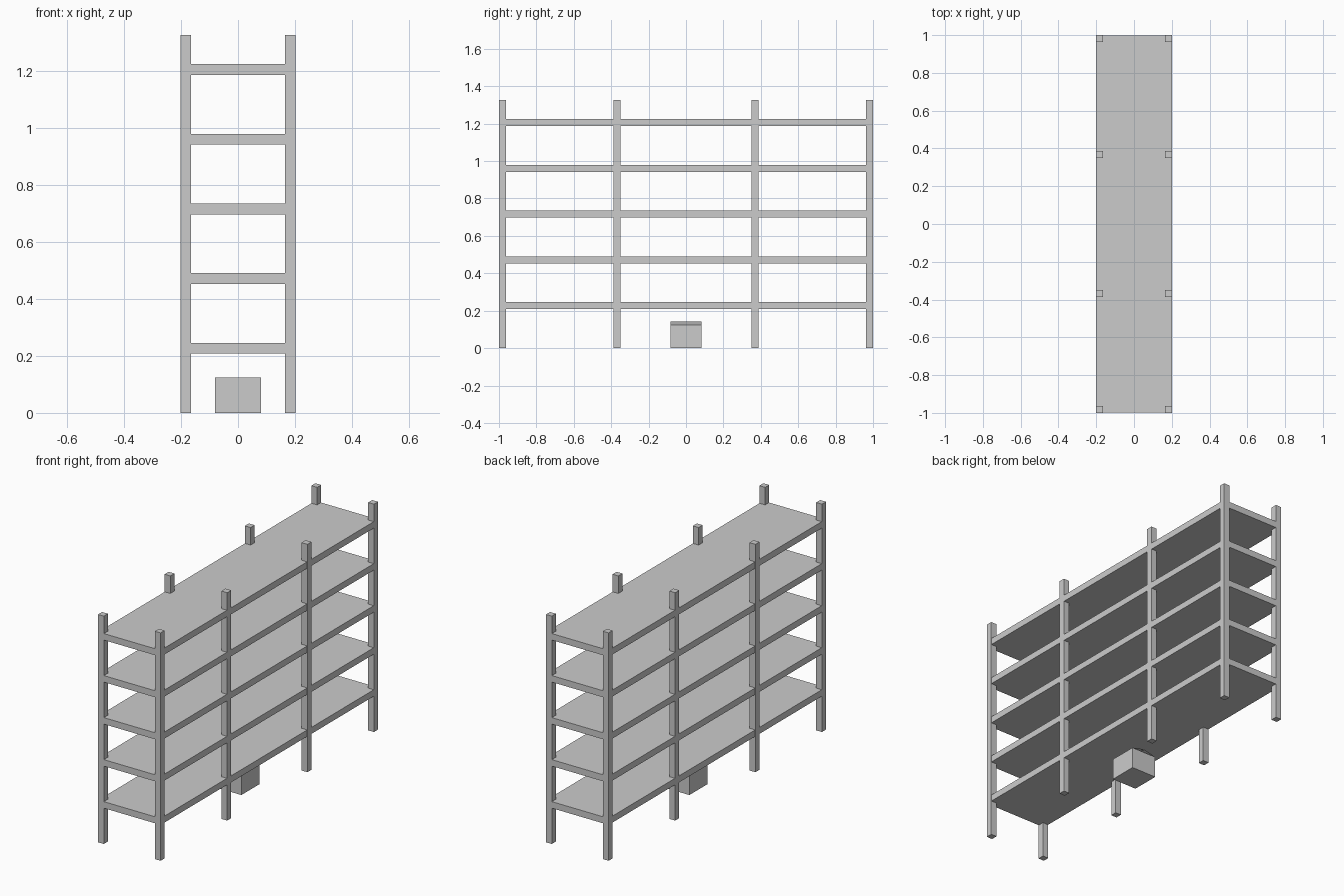
import bpy, bmesh

if "Cube" in bpy.data.objects:
    bpy.data.objects.remove(bpy.data.objects["Cube"])


def make_box(name, size, centre):
    bm = bmesh.new()
    bmesh.ops.create_cube(bm, size=1)
    bmesh.ops.scale(bm, vec=size, verts=bm.verts)
    return finish(name, bm, centre)


def finish(name, bm, centre):
    mesh = bpy.data.meshes.new(name)
    bm.to_mesh(mesh)
    bm.free()
    obj = bpy.data.objects.new(name, mesh)
    obj.location = centre
    bpy.context.collection.objects.link(obj)
    return obj


POST = 0.037
HEIGHT = 1.327

# Eight square uprights
for x in (-1, 1):
    for y in (-1 + POST / 2, -0.369, 0.369, 1 - POST / 2):
        make_box("upright_post", (POST, POST, HEIGHT),
                 (x * (0.2015 - POST / 2), y, HEIGHT / 2))

# Five full-length shelf boards, a hair inside the posts
for i in range(5):
    make_box("shelf_board", (0.401, 1.998, 0.038), (0, 0, 0.227 + i * 0.2447))

# Open carton on the floor under the bottom shelf
W, D, H = 0.08, 0.083, 0.124
bm = bmesh.new()
bmesh.ops.create_cube(bm, size=1)
bmesh.ops.scale(bm, vec=(2 * W, 2 * D, H), verts=bm.verts)
lid = [f for f in bm.faces if f.normal.z > 0.9]
bmesh.ops.delete(bm, geom=lid, context='FACES_ONLY')
finish("carton", bm, (0, 0, H / 2))

# Two thin flaps rising to a narrow gap in the middle
for s in (-1, 1):
    bm = bmesh.new()
    points = [(s * W, -D, 0), (s * W, D, 0), (s * 0.003, D, 0.019), (s * 0.003, -D, 0.019)]
    face = bm.faces.new([bm.verts.new(p) for p in points])
    face.normal_update()
    if face.normal.z < 0:
        face.normal_flip()
    finish("carton_flap", bm, (0, 0, H))
